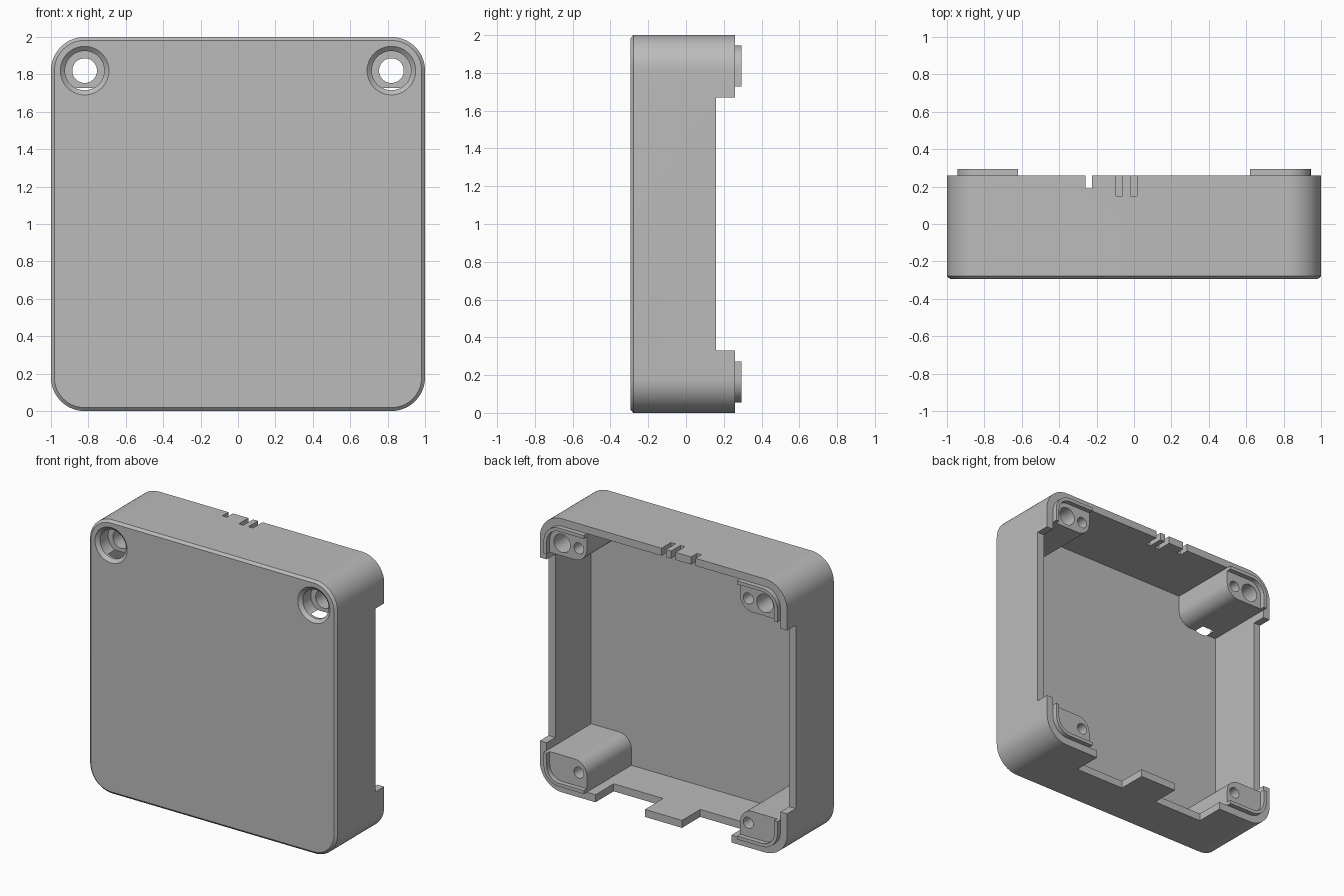
import bpy, bmesh, math

cube = bpy.data.objects.get("Cube")
if cube:
    bpy.data.objects.remove(cube, do_unlink=True)

grey = bpy.data.materials.new("plain_grey")
grey.use_nodes = True
COLOUR = (0.5, 0.5, 0.5, 1)
grey.diffuse_color = COLOUR
grey.node_tree.nodes["Principled BSDF"].inputs["Base Color"].default_value = COLOUR

BACK, FRONT, FLOOR = 0.26, -0.295, -0.255
WALL, RADIUS, CENTRE = 0.055, 0.18, 0.82


def arc(cx, cz, r, start, end, n=16):
    angles = [math.radians(start + (end - start) * i / n) for i in range(n + 1)]
    return [(cx + r * math.cos(a), cz + r * math.sin(a)) for a in angles]


def circle(cx, cz, r):
    return arc(cx, cz, r, 0, 360, 48)[:-1]


def rect(x0, x1, z0, z1):
    return [(x0, z0), (x1, z0), (x1, z1), (x0, z1)]


def rounded_square(inset):
    c, r = CENTRE, RADIUS - inset
    return (arc(c, 1 + c, r, 0, 90) + arc(-c, 1 + c, r, 90, 180)
            + arc(-c, 1 - c, r, 180, 270) + arc(c, 1 - c, r, 270, 360))


def corner(outline, sx, top):
    """Mirror an outline from the lower +x corner to another corner."""
    return [(sx * x, 2 - z if top else z) for x, z in outline]


def loft(name, sections):
    """Solid through matching (y, outline) sections."""
    bm = bmesh.new()
    rings = [[bm.verts.new((x, y, z)) for x, z in outline] for y, outline in sections]
    bm.faces.new(rings[0])
    bm.faces.new(rings[-1])
    n = len(rings[0])
    for a, b in zip(rings, rings[1:]):
        for i in range(n):
            j = (i + 1) % n
            bm.faces.new((a[i], a[j], b[j], b[i]))
    bmesh.ops.recalc_face_normals(bm, faces=bm.faces)
    mesh = bpy.data.meshes.new(name)
    bm.to_mesh(mesh)
    bm.free()
    mesh.materials.append(grey)
    obj = bpy.data.objects.new(name, mesh)
    bpy.context.collection.objects.link(obj)
    return obj


def prism(name, outline, y0, y1):
    return loft(name, [(y0, outline), (y1, outline)])


def carve(obj, cutters):
    """Subtract the cutters, then discard them."""
    for c in cutters:
        c.hide_render = True
        mod = obj.modifiers.new("cut", "BOOLEAN")
        mod.operation, mod.solver, mod.object = "DIFFERENCE", "EXACT", c
    graph = bpy.context.evaluated_depsgraph_get()
    mesh = bpy.data.meshes.new_from_object(obj.evaluated_get(graph))
    obj.modifiers.clear()
    obj.data = mesh
    for c in cutters:
        bpy.data.objects.remove(c, do_unlink=True)


def smooth(obj):
    bpy.ops.object.select_all(action="DESELECT")
    obj.select_set(True)
    bpy.context.view_layer.objects.active = obj
    bpy.ops.object.shade_smooth_by_angle(angle=math.radians(30))


def counterbore(sx):
    """Screw recess with a chamfered mouth."""
    sections = [(-0.4, 0.13), (FRONT, 0.13), (-0.273, 0.105), (-0.18, 0.105)]
    return loft("recess_cutter", [(y, circle(sx * CENTRE, 1 + CENTRE, r)) for y, r in sections])


# Open box with a chamfered front and rounded corners
shell = loft("shell", [(FRONT, rounded_square(0.018)),
                       (-0.279, rounded_square(0)), (BACK, rounded_square(0))])
cutters = [prism("cavity_cutter", rounded_square(WALL), FLOOR, 0.5),
           prism("side_notch_cutter", rect(-1.2, 1.2, 0.33, 1.67), 0.16, 0.5)]
# Bottom wall openings either side of the tab
for x in (-0.55, 0.15):
    cutters.append(prism("bottom_cutter", rect(x, x + 0.4, -0.1, 0.1), 0.05, 0.5))
# Slots in the top wall
for x, depth in ((-0.26, 0.19), (-0.097, 0.15), (-0.02, 0.15)):
    cutters.append(prism("slot_cutter", rect(x, x + 0.036, 1.9, 2.1), depth, 0.5))
cutters += [counterbore(s) for s in (-1, 1)]
carve(shell, cutters)
smooth(shell)

# Corner posts with screw holes and raised locating ridges
IN, END, OUT = 0.62, 0.272, 1 - WALL
post_shape = ([(IN, WALL)] + arc(CENTRE, 1 - CENTRE, RADIUS - WALL, 270, 360)
              + [(OUT, END)] + arc(IN + 0.1, END - 0.1, 0.1, 90, 180))
T = 0.025
ridge_shape = ([(IN, WALL)] + arc(CENTRE, 1 - CENTRE, RADIUS - WALL, 270, 360)
               + [(OUT, END), (OUT - T, END)]
               + arc(CENTRE, 1 - CENTRE, RADIUS - WALL - T, 360, 270) + [(IN, WALL + T)])
for top in (False, True):
    for sx in (-1, 1):
        label = ("top_" if top else "bottom_") + ("left_" if sx > 0 else "right_")
        post = prism(label + "post", corner(post_shape, sx, top), FLOOR, BACK)
        small = corner(circle(0.685, 0.18, 0.04), sx, top)
        cutters = [prism("pilot_cutter", small, 0.0, 0.5)]
        if top:
            cutters.append(prism("screw_cutter", circle(sx * CENTRE, 1 + CENTRE, 0.066), -0.5, 0.5))
            cutters.append(counterbore(sx))
        carve(post, cutters)
        smooth(post)
        smooth(prism(label + "ridge", corner(ridge_shape, sx, top), BACK, 0.295))
